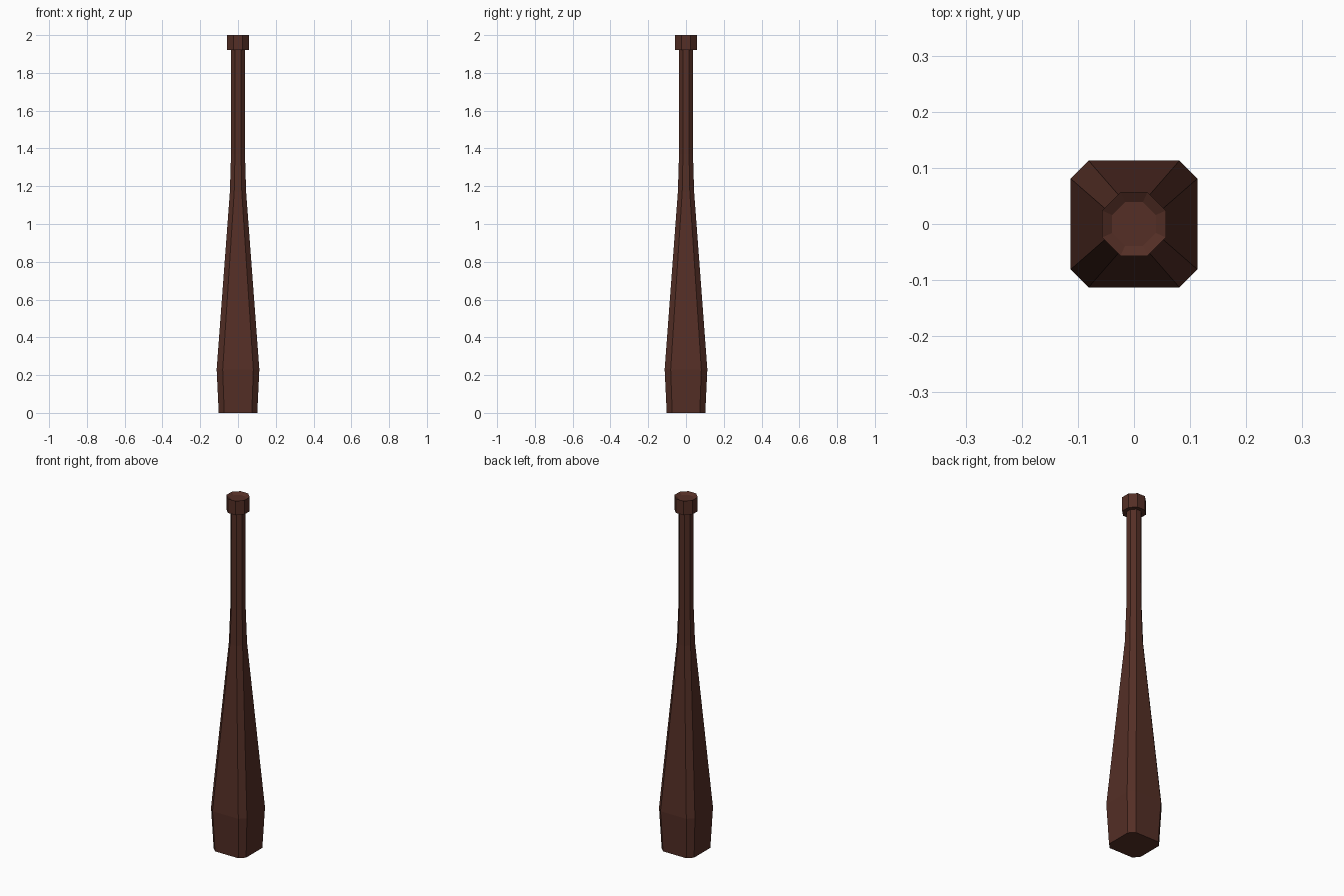
import bpy
import bmesh

cube = bpy.data.objects.get("Cube")
if cube:
    bpy.data.objects.remove(cube, do_unlink=True)

# Single dark wood colour
wood = bpy.data.materials.new("dark_brown_wood")
wood.use_nodes = True
color = (0.089, 0.028, 0.019, 1)
wood.diffuse_color = color
shader = wood.node_tree.nodes["Principled BSDF"]
shader.inputs["Base Color"].default_value = color
shader.inputs["Roughness"].default_value = 0.8


def chamfered_ring(bm, z, half, flat):
    """Square ring with cut corners, counter-clockwise."""
    corners = [(half, -flat), (half, flat), (flat, half), (-flat, half),
               (-half, flat), (-half, -flat), (-flat, -half), (flat, -half)]
    return [bm.verts.new((x, y, z)) for x, y in corners]


def loft(name, profile):
    """Skin the rings from bottom to top and cap both ends."""
    bm = bmesh.new()
    rings = [chamfered_ring(bm, *row) for row in profile]
    for low, high in zip(rings, rings[1:]):
        for i in range(8):
            j = (i + 1) % 8
            bm.faces.new((low[i], low[j], high[j], high[i]))
    bm.faces.new(rings[0][::-1])
    bm.faces.new(rings[-1])
    bmesh.ops.recalc_face_normals(bm, faces=bm.faces)
    mesh = bpy.data.meshes.new(name)
    bm.to_mesh(mesh)
    bm.free()
    mesh.materials.append(wood)
    obj = bpy.data.objects.new(name, mesh)
    bpy.context.collection.objects.link(obj)
    return obj


# Barrel tapering into a slim handle: height, half width, half flat
loft("barrel_and_handle", [
    (0.0, 0.102, 0.073),
    (0.23, 0.113, 0.081),
    (1.17, 0.043, 0.02),
    (1.37, 0.037, 0.016),
    (1.93, 0.036, 0.015),
])

# End knob with a shallow dished top
loft("end_knob", [
    (1.92, 0.057, 0.024),
    (2.0, 0.057, 0.024),
    (1.988, 0.039, 0.016),
])
